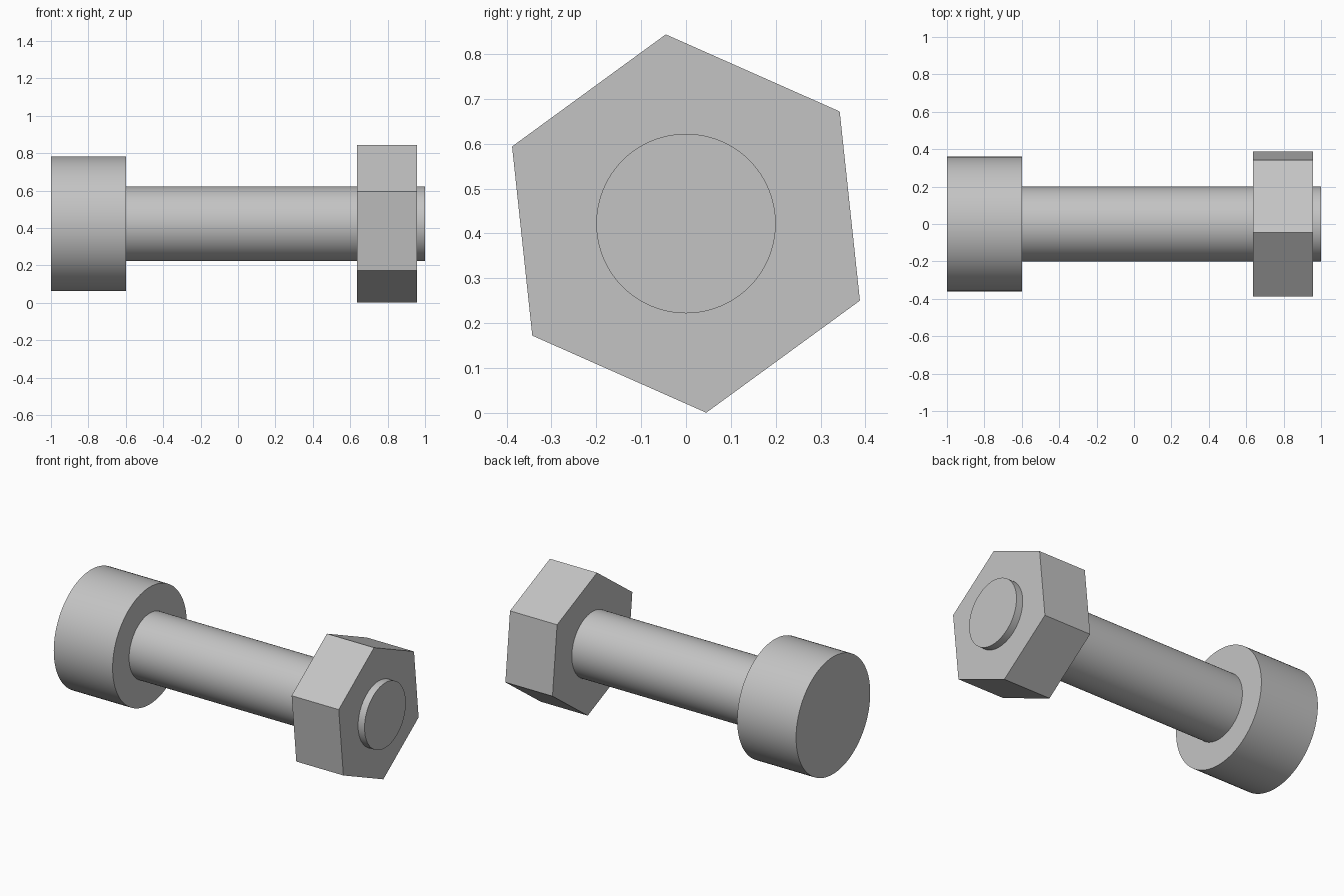
import bpy
import bmesh
from math import radians
from mathutils import Matrix, Vector

default = bpy.data.objects.get("Cube")
if default:
    bpy.data.objects.remove(default, do_unlink=True)

AXIS_Z = 0.422  # height of the bolt's axis

steel = bpy.data.materials.new("grey steel")
steel.use_nodes = True
colour = (0.55, 0.55, 0.55, 1)
steel.diffuse_color = colour
steel.node_tree.nodes["Principled BSDF"].inputs["Base Color"].default_value = colour


def finish(bm, name, smooth):
    """Turn a bmesh into a named object lying along the bolt's axis."""
    bmesh.ops.recalc_face_normals(bm, faces=bm.faces)
    mesh = bpy.data.meshes.new(name)
    bm.to_mesh(mesh)
    bm.free()
    mesh.materials.append(steel)
    obj = bpy.data.objects.new(name, mesh)
    obj.location.z = AXIS_Z
    bpy.context.collection.objects.link(obj)
    if smooth:
        bpy.ops.object.select_all(action="DESELECT")
        obj.select_set(True)
        bpy.context.view_layer.objects.active = obj
        bpy.ops.object.shade_smooth_by_angle(angle=radians(30))
    return obj


# Bolt: round head and shank turned from one stepped profile (x, radius)
profile = [(-1, 0), (-1, 0.36), (-0.6, 0.36), (-0.6, 0.2), (1, 0.2), (1, 0)]
bm = bmesh.new()
points = [bm.verts.new((x, 0, r)) for x, r in profile]
edges = [bm.edges.new(pair) for pair in zip(points, points[1:])]
bmesh.ops.spin(bm, geom=points + edges, cent=Vector(), axis=(1, 0, 0),
               angle=radians(360), steps=96)
bmesh.ops.remove_doubles(bm, verts=bm.verts, dist=0.0001)
finish(bm, "bolt", True)

# Hexagonal nut, turned slightly around the shank
bm = bmesh.new()
turn = Matrix.Rotation(radians(90), 4, "Y") @ Matrix.Rotation(radians(96.1), 4, "Z")
bmesh.ops.create_cone(bm, cap_ends=True, segments=6, radius1=0.424, radius2=0.424,
                      depth=0.32, matrix=Matrix.Translation((0.796, 0, 0)) @ turn)
finish(bm, "hex_nut", False)
